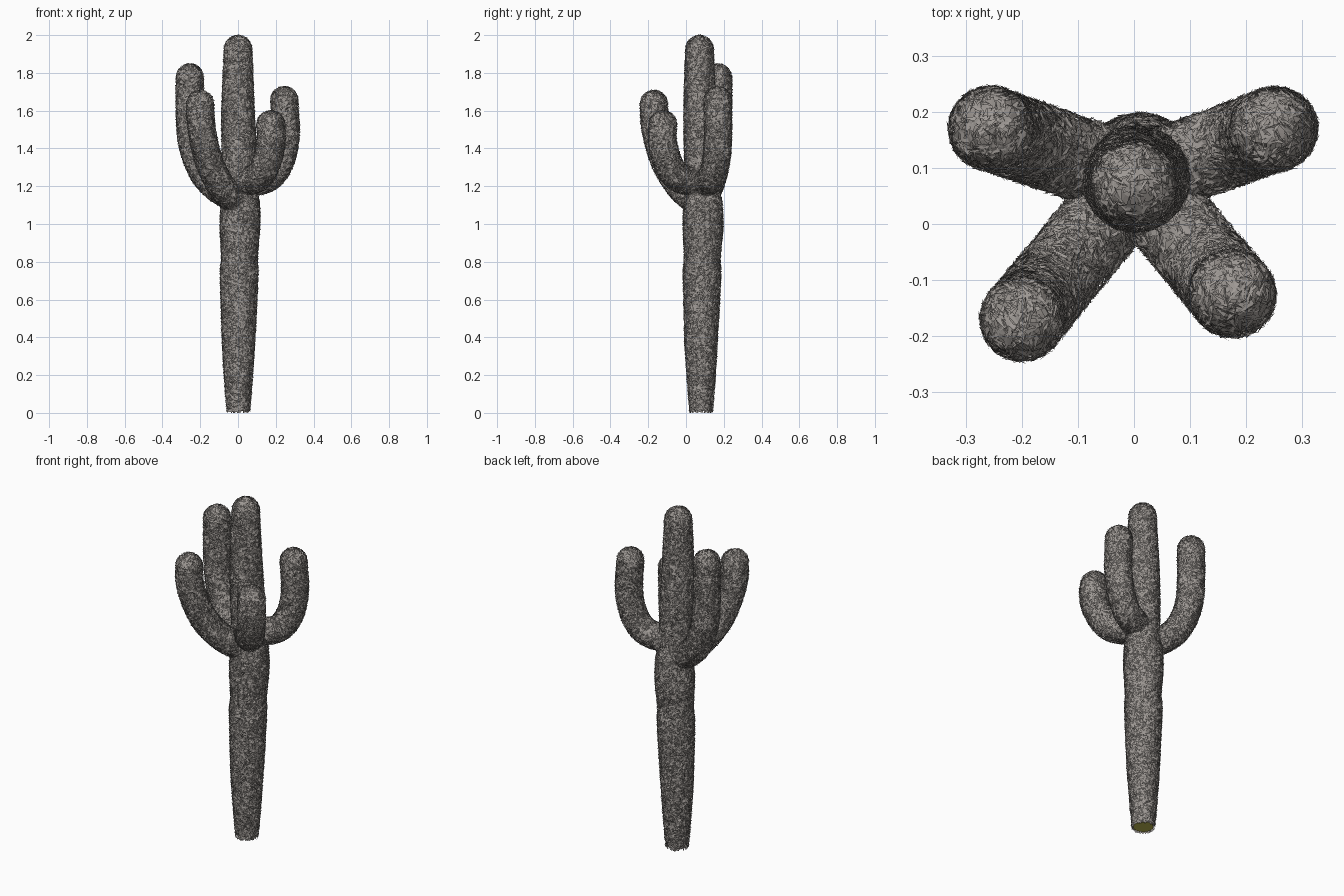
import bpy, bmesh, math, random
from mathutils import Vector

random.seed(4)
if "Cube" in bpy.data.objects:
    bpy.data.objects.remove(bpy.data.objects["Cube"])

SIDES = 20
UP = Vector((0, 0, 1))


def material(name, rgb):
    m = bpy.data.materials.new(name)
    m.use_nodes = True
    m.diffuse_color = (*rgb, 1)
    bsdf = m.node_tree.nodes["Principled BSDF"]
    bsdf.inputs["Base Color"].default_value = (*rgb, 1)
    bsdf.inputs["Roughness"].default_value = 0.9
    return m


skin = material("grey skin", (0.31, 0.285, 0.265))
flesh = material("olive flesh", (0.52, 0.48, 0.08))
spine = material("grey spines", (0.35, 0.325, 0.305))


def smooth_path(points, steps=6):
    """Catmull-Rom curve through (x, y, z, radius) points."""
    p = [Vector(q) for q in points]
    p = [2 * p[0] - p[1]] + p + [2 * p[-1] - p[-2]]
    out = []
    for a, b, c, d in zip(p, p[1:], p[2:], p[3:]):
        for i in range(steps):
            t = i / steps
            out.append(0.5 * (2 * b + (c - a) * t + (2 * a - 5 * b + 4 * c - d) * t ** 2
                              + (3 * b - a - 3 * c + d) * t ** 3))
    return out + [p[-2]]


def stem(name, points, side):
    """Round stem swept along a path in one plane, with a domed tip."""
    path = smooth_path(points)
    end = path[-1]
    for k in range(1, 6):
        a = k * math.pi / 2 / 5.3
        path.append(Vector((end.x, end.y, end.z + end.w * math.sin(a), end.w * math.cos(a))))
    bm = bmesh.new()
    rings = []
    for i, q in enumerate(path):
        tangent = (path[min(i + 1, len(path) - 1)] - path[max(i - 1, 0)]).to_3d().normalized()
        across = tangent.cross(side).normalized()
        rings.append([bm.verts.new(q.to_3d() + q.w * (math.cos(a) * side + math.sin(a) * across))
                      for a in (2 * math.pi * j / SIDES for j in range(SIDES))])
    for lo, hi in zip(rings, rings[1:]):
        for j in range(SIDES):
            n = (j + 1) % SIDES
            bm.faces.new((lo[j], lo[n], hi[n], hi[j]))
    bm.faces.new(rings[-1])
    bm.faces.new(rings[0][::-1]).material_index = 1
    bmesh.ops.recalc_face_normals(bm, faces=bm.faces)
    spines(name + "_spines", bm)
    mesh = bpy.data.meshes.new(name)
    bm.to_mesh(mesh)
    bm.free()
    mesh.materials.append(skin)
    mesh.materials.append(flesh)
    bpy.context.collection.objects.link(bpy.data.objects.new(name, mesh))


def spines(name, bm, density=12000):
    """Cover a stem with thin flat slivers lying close to its surface."""
    verts, faces = [], []
    for f in bm.faces:
        if f.material_index == 1:
            continue
        count = int(f.calc_area() * density + random.random())
        c = [v.co for v in f.verts]
        n = f.normal
        for _ in range(count):
            if len(c) == 4:
                u, v = random.random(), random.random()
                base = c[0].lerp(c[1], u).lerp(c[3].lerp(c[2], u), v)
            else:
                base = f.calc_center_median().lerp(random.choice(c), random.random())
            along = Vector([random.gauss(0, 1) for _ in range(3)])
            along = (along - along.dot(n) * n).normalized()
            roll = random.uniform(-0.6, 0.6)
            wide = (n.cross(along) * math.cos(roll) + n * math.sin(roll)) * 0.0055
            mid = base + n * 0.005
            reach = along * random.uniform(0.012, 0.019)
            tri = [mid - reach + wide, mid + reach + n * 0.006, mid - reach - wide]
            for p in tri:
                p.z = max(p.z, 0)
            # Wind each sliver so that it faces outward
            if (tri[1] - tri[0]).cross(tri[2] - tri[0]).dot(n) < 0:
                tri.reverse()
            faces.append((len(verts), len(verts) + 1, len(verts) + 2))
            verts += tri
    mesh = bpy.data.meshes.new(name)
    mesh.from_pydata(verts, [], faces)
    mesh.materials.append(spine)
    bpy.context.collection.objects.link(bpy.data.objects.new(name, mesh))


# Trunk: narrow foot, swollen middle with shallow waists, slimmer domed top
stem("trunk", [(.002, .08, .01, .054), (.002, .08, .2, .069), (.003, .08, .4, .081),
               (.005, .083, .6, .089), (.006, .085, .75, .094), (.008, .086, .82, .089),
               (.01, .09, .98, .099), (.012, .09, 1.1, .095), (.008, .085, 1.22, .083),
               (.005, .08, 1.42, .084), (0, .075, 1.6, .08), (0, .072, 1.8, .072),
               (0, .072, 1.925, .067)], Vector((1, 0, 0)))


def arm(name, tip, radius, profile):
    """Profile: (share of the way out to the tip, height)."""
    base = Vector((.005, .08))
    run = Vector(tip) - base
    points = [(*(base + run * s), z, radius) for s, z in profile]
    stem(name, points, UP.cross(run.to_3d()).normalized())


# Four upturned arms
arm("back_right_arm", (-.255, .17), .066,
    [(0, 1.15), (.3, 1.165), (.64, 1.24), (.85, 1.34), (.97, 1.46), (1, 1.6), (1, 1.775)])
arm("front_right_arm", (-.2, -.17), .066,
    [(0, 1.13), (.25, 1.15), (.53, 1.225), (.77, 1.33), (.92, 1.45), (.99, 1.55), (1, 1.635)])
arm("back_left_arm", (.245, .167), .066,
    [(0, 1.22), (.35, 1.222), (.7, 1.255), (.93, 1.345), (1.03, 1.48), (1, 1.655)])
arm("front_left_arm", (.173, -.122), .068,
    [(0, 1.235), (.35, 1.23), (.7, 1.265), (.94, 1.365), (1.02, 1.46), (1, 1.525)])
